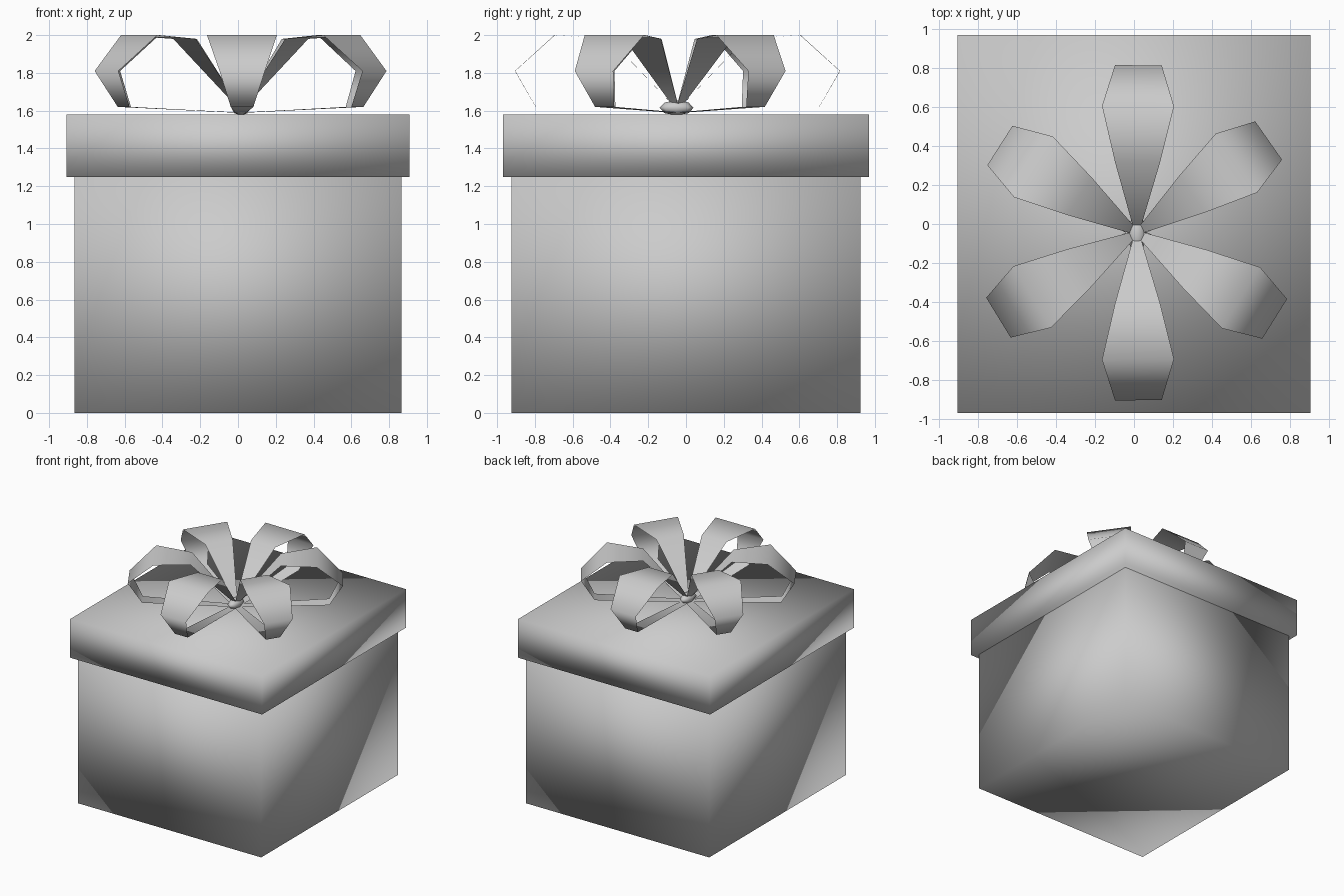
import bpy
from math import sin, cos, radians
from mathutils import Vector

if "Cube" in bpy.data.objects:
    bpy.data.objects.remove(bpy.data.objects["Cube"], do_unlink=True)

# Single soft grey used everywhere
grey = bpy.data.materials.new("soft_grey")
grey.use_nodes = True
GREY = (0.6, 0.6, 0.6, 1)
grey.diffuse_color = GREY
grey.node_tree.nodes["Principled BSDF"].inputs["Base Color"].default_value = GREY


def finish(obj, name):
    obj.name = name
    obj.data.materials.append(grey)
    obj.data.shade_smooth()
    return obj


def block(name, size_x, size_y, bottom, top):
    bpy.ops.mesh.primitive_cube_add(size=1, location=(0, 0, (bottom + top) / 2))
    obj = bpy.context.object
    obj.scale = (size_x, size_y, top - bottom)
    bpy.ops.object.transform_apply(location=False, rotation=False, scale=True)
    return finish(obj, name)


# Box body and overhanging lid
block("box_body", 1.73, 1.845, 0, 1.26)
block("box_lid", 1.814, 1.94, 1.25, 1.58)

# Ribbon loop rows: distance from the knot, height, half width
LOOP = [(0.03, 1.635, 0.02), (0.36, 1.98, 0.115), (0.65, 2.0, 0.185),
        (0.86, 1.81, 0.12), (0.75, 1.62, 0.06), (0.03, 1.59, 0.03)]
CENTRE = Vector((0.015, -0.045, 0))


def ribbon_loop(name, angle, reach):
    out = Vector((cos(radians(angle)), sin(radians(angle)), 0))
    side = Vector((-out.y, out.x, 0))
    verts = []
    for dist, height, half in LOOP:
        mid = CENTRE + out * dist * reach + Vector((0, 0, height))
        verts += [mid - side * half, mid + side * half]
    faces = [(i, i + 2, i + 3, i + 1) for i in range(0, len(verts) - 2, 2)]
    mesh = bpy.data.meshes.new(name)
    mesh.from_pydata(verts, [], faces)
    obj = bpy.data.objects.new(name, mesh)
    bpy.context.collection.objects.link(obj)
    return finish(obj, name)


# Six loops spread around the knot
for name, angle, reach in [("back_loop", 89.5, 1.0), ("back_right_loop", 147.5, 0.97),
                           ("front_right_loop", 211.5, 0.97), ("front_loop", 270.5, 1.0),
                           ("front_left_loop", 328, 0.97), ("back_left_loop", 35, 0.96)]:
    ribbon_loop(name, angle, reach)

# Flattened knot in the middle of the bow
bpy.ops.mesh.primitive_uv_sphere_add(segments=8, ring_count=4, radius=1,
                                     location=(0.015, -0.05, 1.615))
knot = finish(bpy.context.object, "bow_knot")
knot.scale = (0.05, 0.09, 0.04)
